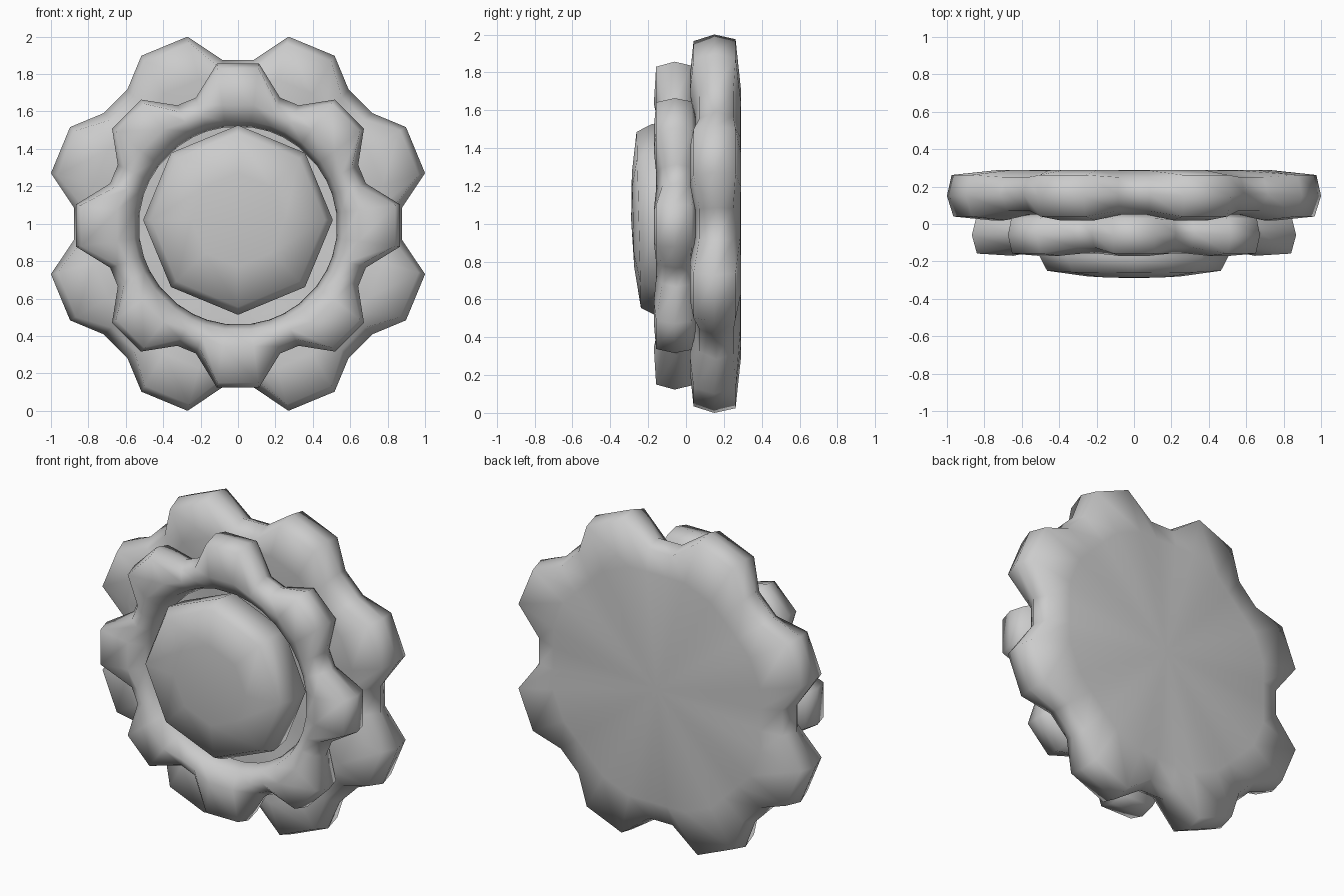
import bpy, bmesh
from math import sin, cos, radians

if "Cube" in bpy.data.objects:
    bpy.data.objects.remove(bpy.data.objects["Cube"])


def loft(name, angles, sections, closed=False, cz=1.0, tips=(0, 0), tilt=0):
    """Loft rings around the y axis. sections: functions (index) -> (radius, y)."""
    bm = bmesh.new()
    n = len(angles)
    rings = []
    for sec in sections:
        ring = []
        for i, a in enumerate(angles):
            r, y = sec(i)
            x, z = r * cos(radians(a)), r * sin(radians(a))
            ring.append(bm.verts.new((x, y + tilt * z, cz + z)))
        rings.append(ring)
    pairs = list(zip(rings, rings[1:]))
    if closed:
        pairs.append((rings[-1], rings[0]))
    for a, b in pairs:
        for i in range(n):
            j = (i + 1) % n
            bm.faces.new((a[i], a[j], b[j], b[i]))
    if not closed:  # fan caps at both ends
        for ring, y in zip((rings[0], rings[-1]), tips):
            c = bm.verts.new((0, y, cz))
            for i in range(n):
                bm.faces.new((c, ring[i], ring[(i + 1) % n]))
    bmesh.ops.recalc_face_normals(bm, faces=bm.faces[:])
    for f in bm.faces:
        f.smooth = True
    me = bpy.data.meshes.new(name)
    bm.to_mesh(me)
    bm.free()
    ob = bpy.data.objects.new(name, me)
    bpy.context.collection.objects.link(ob)
    return ob


def petal_angles(start, tip, valley):
    """Two tip points and two valley points for each of eight petals."""
    return [start + 45 * k + d for k in range(8) for d in (-valley, -tip, tip, valley)]


def petal(r_tip, r_valley, y_tip, y_valley, cardinal=()):
    """Section with petals; indices (mod 8) in cardinal get a small radius change."""
    change = dict(cardinal)

    def sec(i):
        r, y = (r_tip, y_tip) if i % 4 in (1, 2) else (r_valley, y_valley)
        return r + change.get(i % 8, 0), y
    return sec


# Back rosette: solid disc; valleys on the main axes are deeper than the diagonal ones
deep = [(0, -0.025), (7, -0.025), (3, 0.025), (4, 0.025)]
loft("back_petals", petal_angles(22.5, 7.4, 17), [
    petal(0.50, 0.50, 0.07, 0.07),
    petal(0.80, 0.74, 0.02, 0.05),
    petal(1.00, 0.85, 0.04, 0.07, deep),
    petal(1.036, 0.905, 0.15, 0.16, deep),
    petal(1.01, 0.87, 0.262, 0.25, deep),
    petal(0.74, 0.72, 0.29, 0.287),
], tips=(0.07, 0.29))

# Middle ring: smaller petals around an open centre; diagonal petals a bit shorter
short = [(1, 0.012), (2, 0.012), (5, -0.012), (6, -0.012)]
loft("middle_petals", petal_angles(0, 7.4, 18.2), [
    petal(0.53, 0.53, -0.03, -0.03),
    petal(0.56, 0.56, -0.12, -0.12),
    petal(0.65, 0.62, -0.17, -0.158),
    petal(0.835, 0.68, -0.158, -0.125, short),
    petal(0.862, 0.72, -0.06, -0.05, short),
    petal(0.84, 0.69, 0.03, 0.02, short),
    petal(0.66, 0.63, 0.06, 0.05),
    petal(0.57, 0.57, 0.04, 0.04),
], closed=True, cz=0.99)

# Centre button: eight-sided shallow dome, tilted slightly
loft("centre_button", [45 * k for k in range(8)], [
    lambda i: (0.25, -0.28),
    lambda i: (0.465, -0.25),
    lambda i: (0.507, -0.168),
    lambda i: (0.49, -0.03),
    lambda i: (0.40, 0.05),
], cz=1.02, tips=(-0.29, 0.06), tilt=-0.025)
